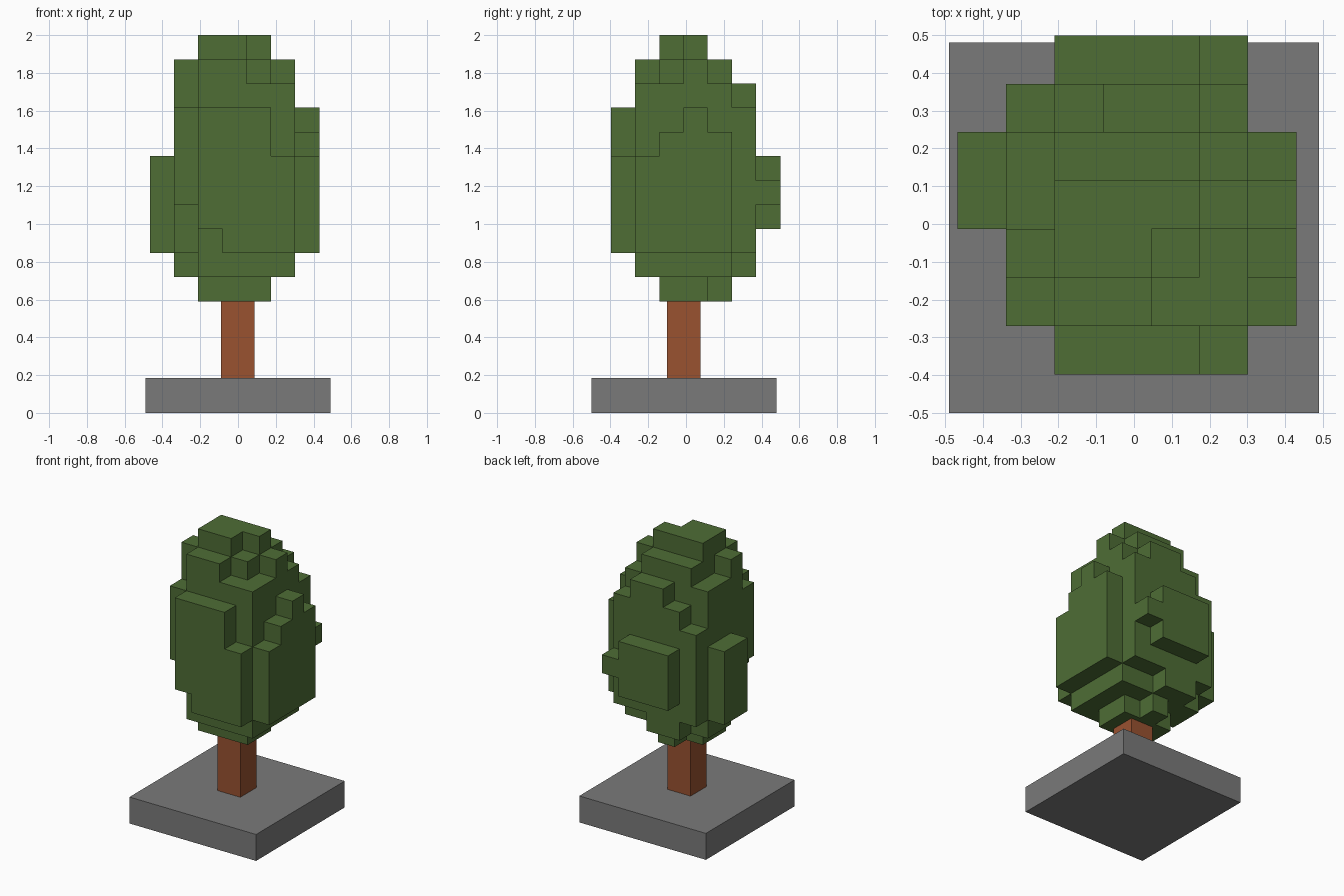
import bpy, bmesh
from mathutils import Vector

if "Cube" in bpy.data.objects:
    bpy.data.objects.remove(bpy.data.objects["Cube"])

CELL = 0.1282
ORIGIN = Vector((-0.467, -0.398, 0.59))

# Foliage columns: lowest and highest filled level, rows front to back
LOW = ["..3222.", ".411112", ".200012", "2100012", "2110112", ".21122.", "..3334."]
HIGH = ["..7775.", ".799885", ".9aa986", "58aaa97", "5899986", ".67887.", "..5554."]


def material(name, rgb):
    mat = bpy.data.materials.new(name)
    mat.diffuse_color = (*rgb, 1)
    mat.use_nodes = True
    mat.node_tree.nodes["Principled BSDF"].inputs["Base Color"].default_value = mat.diffuse_color
    return mat


def finish(name, bm, mat):
    mesh = bpy.data.meshes.new(name)
    bm.to_mesh(mesh)
    bm.free()
    obj = bpy.data.objects.new(name, mesh)
    bpy.context.collection.objects.link(obj)
    mesh.materials.append(mat)
    return obj


def box(name, lo, hi, mat):
    bm = bmesh.new()
    bmesh.ops.create_cube(bm, size=1)
    for v in bm.verts:
        v.co = [l + (c + 0.5) * (h - l) for c, l, h in zip(v.co, lo, hi)]
    return finish(name, bm, mat)


def block_shell(name, cells, mat):
    """Outer skin of a set of grid cells, coplanar faces merged."""
    bm = bmesh.new()
    verts = {}

    def vert(p):
        if p not in verts:
            verts[p] = bm.verts.new(ORIGIN + Vector(p) * CELL)
        return verts[p]

    for cell in cells:
        for axis in range(3):
            u, w = (axis + 1) % 3, (axis + 2) % 3
            for side in (0, 1):
                near = list(cell)
                near[axis] += 2 * side - 1
                if tuple(near) in cells:
                    continue
                loop = []
                for du, dw in ((0, 0), (1, 0), (1, 1), (0, 1)):
                    p = list(cell)
                    p[axis] += side
                    p[u] += du
                    p[w] += dw
                    loop.append(vert(tuple(p)))
                bm.faces.new(loop if side else loop[::-1])
    bmesh.ops.dissolve_limit(bm, angle_limit=0.02, verts=bm.verts[:], edges=bm.edges[:])
    return finish(name, bm, mat)


# Base slab and trunk
box("base", (-0.49, -0.50, 0), (0.49, 0.48, 0.185), material("stone", (0.195, 0.195, 0.195)))
box("trunk", (-0.09, -0.10, 0.185), (0.088, 0.078, 0.60), material("bark", (0.32, 0.084, 0.03)))

# Blocky foliage
cells = {(x, y, z)
         for y in range(7) for x in range(7) if LOW[y][x] != "."
         for z in range(int(LOW[y][x], 16), int(HIGH[y][x], 16) + 1)}
block_shell("foliage", cells, material("leaves", (0.077, 0.153, 0.036)))
